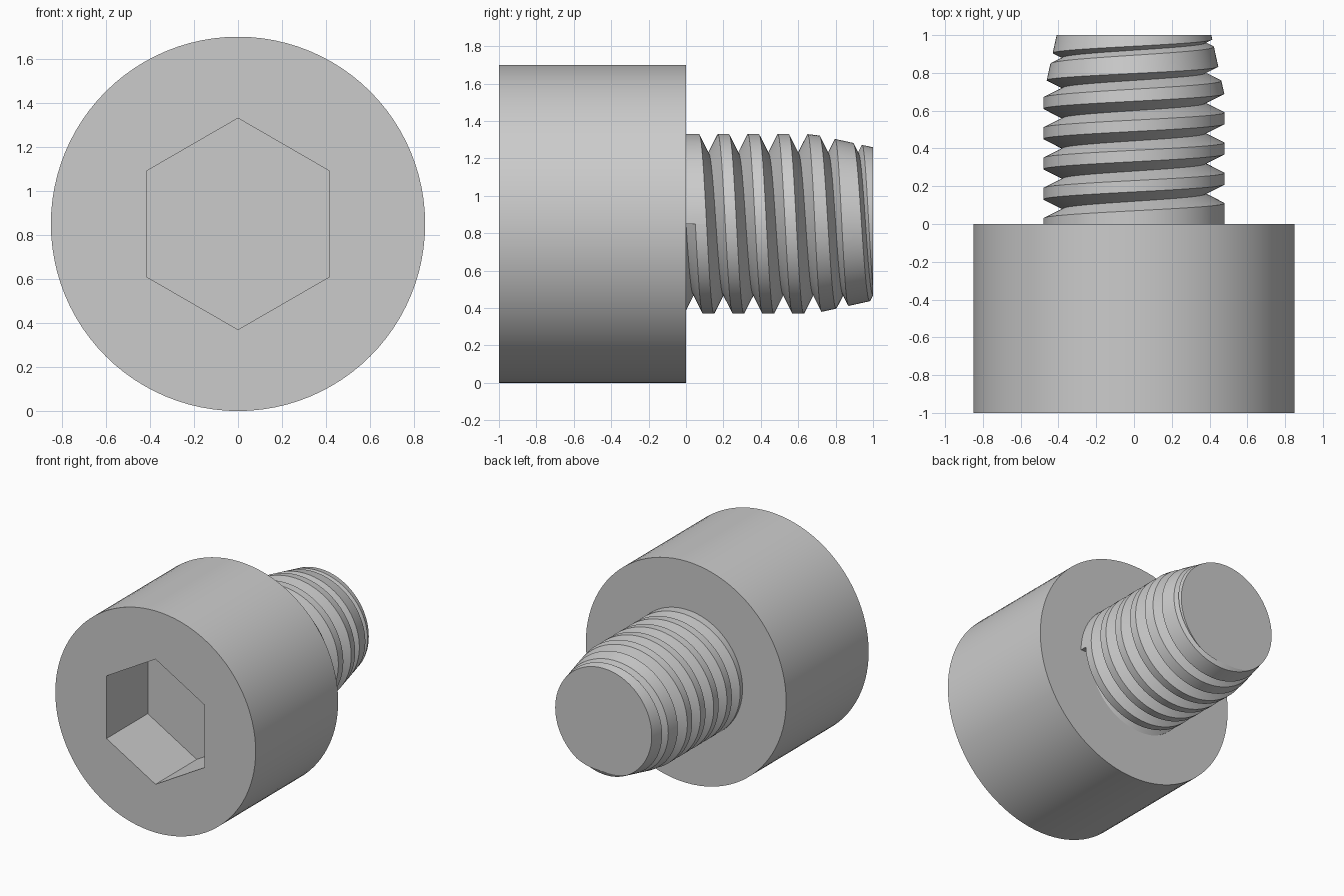
import bpy, bmesh
from math import cos, sin, pi, radians

if "Cube" in bpy.data.objects:
    bpy.data.objects.remove(bpy.data.objects["Cube"])

CZ = 0.85          # height of the screw axis
N = 96             # segments around
PITCH, ROOT, CREST = 0.16, 0.38, 0.48


def point(r, phi, y):
    return (r * cos(phi), y, CZ - r * sin(phi))


def finish(bm, name):
    bmesh.ops.remove_doubles(bm, verts=bm.verts, dist=1e-5)
    bmesh.ops.recalc_face_normals(bm, faces=bm.faces)
    mesh = bpy.data.meshes.new(name)
    bm.to_mesh(mesh)
    bm.free()
    ob = bpy.data.objects.new(name, mesh)
    bpy.context.collection.objects.link(ob)
    bpy.ops.object.select_all(action='DESELECT')
    ob.select_set(True)
    bpy.context.view_layer.objects.active = ob
    bpy.ops.object.shade_smooth_by_angle(angle=radians(25))
    return ob


# Head: round drum with a hexagonal socket 0.5 deep
def hex_radius(phi):
    return 0.48 * cos(pi / 6) / cos(phi % (pi / 3) - 0 if phi % (pi / 3) < pi / 6
                                   else phi % (pi / 3) - pi / 3)


bm = bmesh.new()
angles = [2 * pi * i / N for i in range(N)]
loops = [[bm.verts.new(point(r(a), a, y)) for a in angles] for r, y in (
    (lambda a: 0.85, 0), (lambda a: 0.85, -1), (hex_radius, -1), (hex_radius, -0.5))]
for a, b in zip(loops, loops[1:]):
    for i in range(N):
        j = (i + 1) % N
        bm.faces.new((a[i], a[j], b[j], b[i]))
bm.faces.new(loops[0])
bm.faces.new(loops[-1])
finish(bm, "screw_head")


# Threaded shank: helical V groove in a cylinder with a tapered tip
def crest(y):
    return CREST - max(0, y - 0.68) * 0.22


def half_width(root, side):
    d = 0.05
    for _ in range(8):
        d = (crest(root + side * d) - ROOT) / 2
    return d


def column(phi):
    roots = [PITCH * (phi / (2 * pi) + k) for k in range(7)]
    ys = [0]
    for r in roots:
        ys += [r - half_width(r, -1), r, r + half_width(r, 1)]
    ys = [min(1, max(0, y)) for y in ys + [1]]
    return [point(min(crest(y), ROOT + 2 * min(abs(y - r) for r in roots)), phi, y)
            for y in ys]


bm = bmesh.new()
cols = [[bm.verts.new(p) for p in column(2 * pi * i / N)] for i in range(N + 1)]
# Offset rows at the seam so each turn runs into the next
tip = bm.verts.new((0, 1, CZ))
for a, b in zip(cols, cols[1:]):
    for j in range(len(a) - 1):
        bm.faces.new((a[j], b[j], b[j + 1], a[j + 1]))
    bm.faces.new((a[-1], b[-1], tip))
# Wall where the groove starts under the head
bm.faces.new([bm.verts.new(point(r, 0, y)) for r, y in ((ROOT, 0), (CREST, 0.05), (CREST, 0))])
finish(bm, "threaded_shank")
